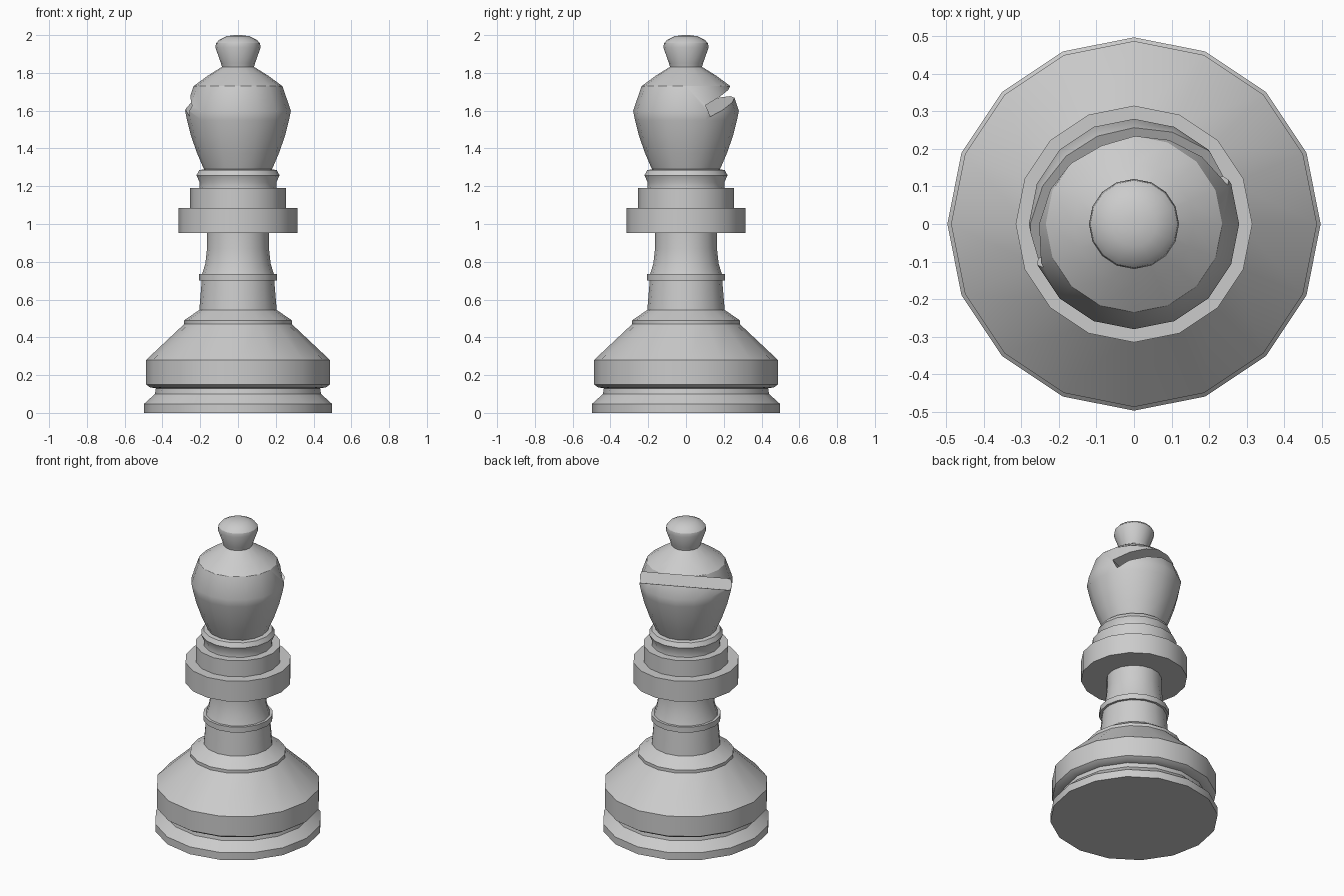
import bpy, bmesh
from math import cos, sin, pi, radians
from mathutils import Matrix, Vector

if "Cube" in bpy.data.objects:
    bpy.data.objects.remove(bpy.data.objects["Cube"])

SIDES = 16


def finish(obj):
    bpy.ops.object.select_all(action='DESELECT')
    obj.select_set(True)
    bpy.context.view_layer.objects.active = obj
    bpy.ops.object.shade_smooth_by_angle(angle=radians(30))


def lathe(name, profile):
    """Closed 16-sided turned solid from (radius, height) points, bottom to top."""
    bm = bmesh.new()
    rings = [[bm.verts.new((r * cos(2 * pi * i / SIDES), r * sin(2 * pi * i / SIDES), z))
              for i in range(SIDES)] for r, z in profile]
    for low, high in zip(rings, rings[1:]):
        for i in range(SIDES):
            j = (i + 1) % SIDES
            bm.faces.new((low[i], low[j], high[j], high[i]))
    bm.faces.new(rings[0][::-1])
    bm.faces.new(rings[-1])
    mesh = bpy.data.meshes.new(name)
    bm.to_mesh(mesh)
    bm.free()
    obj = bpy.data.objects.new(name, mesh)
    bpy.context.collection.objects.link(obj)
    return obj


# Base, stem, collar and neck ring turned as one piece
body = lathe("body", [
    (.497, 0), (.497, .048), (.44, .10), (.435, .13), (.465, .135),
    (.487, .15), (.487, .28), (.285, .47), (.285, .49), (.205, .545),
    (.192, .70), (.207, .70), (.207, .735), (.19, .735), (.173, .79),
    (.164, .87), (.163, .952), (.315, .952), (.315, 1.085), (.253, 1.085),
    (.253, 1.19), (.205, 1.19), (.203, 1.22), (.22, 1.258), (.205, 1.285),
    (.18, 1.29)])
finish(body)

# Head with finial
head = lathe("head", [
    (.178, 1.285), (.217, 1.375), (.25, 1.47), (.27, 1.55), (.28, 1.60),
    (.235, 1.73), (.16, 1.785), (.085, 1.832), (.09, 1.85), (.12, 1.935),
    (.116, 1.957), (.10, 1.975), (.06, 1.994), (.02, 2.0)])

# Slanted slot cut into the back of the head
rot = Matrix.Rotation(radians(24), 4, 'Z') @ Matrix.Rotation(radians(25), 4, 'X')
inner_wall = Matrix.Rotation(radians(24), 4, 'Z') @ Vector((0, .006, 1.598))
bpy.ops.mesh.primitive_cube_add(size=1)
cutter = bpy.context.object
cutter.name = "slot_cutter"
cutter.hide_render = True
cutter.matrix_world = (Matrix.Translation(inner_wall) @ rot
                       @ Matrix.Translation((0, .3, 0))
                       @ Matrix.Diagonal((1, .6, .066, 1)))
cut = head.modifiers.new("slot", 'BOOLEAN')
cut.object = cutter
cut.operation = 'DIFFERENCE'
cut.solver = 'EXACT'
bpy.context.view_layer.objects.active = head
bpy.ops.object.modifier_apply(modifier=cut.name)
bpy.data.objects.remove(cutter)
finish(head)
